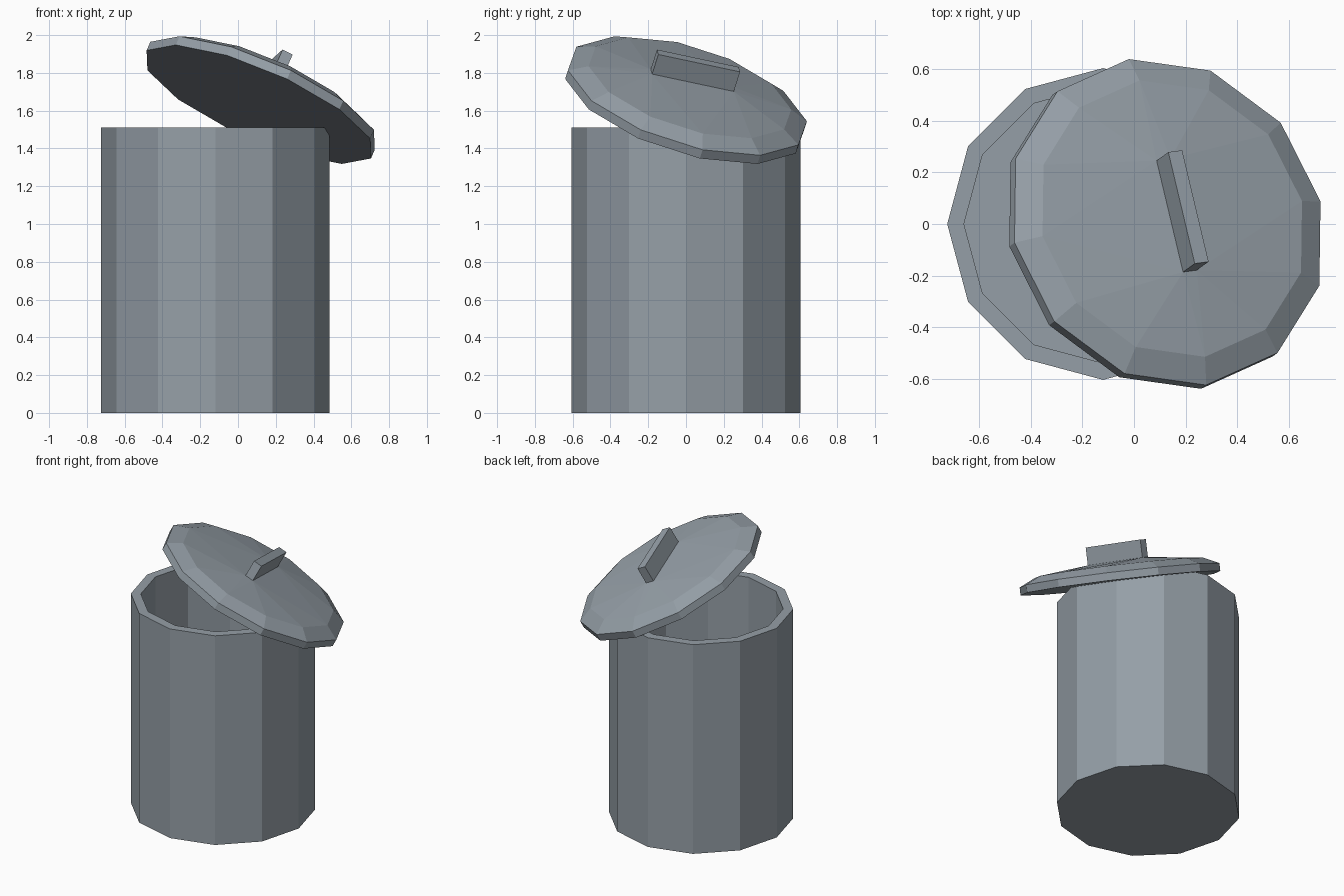
import bpy, bmesh, math
from mathutils import Vector, Matrix

if "Cube" in bpy.data.objects:
    bpy.data.objects.remove(bpy.data.objects["Cube"])

SIDES = 12

steel = bpy.data.materials.new("blue_grey_steel")
steel.diffuse_color = (0.30, 0.345, 0.385, 1)
steel.use_nodes = True
steel.node_tree.nodes["Principled BSDF"].inputs["Base Color"].default_value = steel.diffuse_color


def ring(bm, r, h):
    """Add a ring of vertices, or a single one when the radius is 0."""
    if r == 0:
        return [bm.verts.new((0, 0, h))]
    step = 2 * math.pi / SIDES
    return [bm.verts.new((r * math.cos(i * step), r * math.sin(i * step), h))
            for i in range(SIDES)]


def lathe(bm, profile):
    """Revolve (radius, height) points into faceted walls; return the last ring."""
    rings = [ring(bm, r, h) for r, h in profile]
    for a, b in zip(rings, rings[1:]):
        for i in range(SIDES):
            j = (i + 1) % SIDES
            if len(a) == 1:
                bm.faces.new((a[0], b[j], b[i]))
            elif len(b) == 1:
                bm.faces.new((a[i], a[j], b[0]))
            else:
                bm.faces.new((a[i], a[j], b[j], b[i]))
    return rings[-1]


def finish(name, bm, matrix):
    bmesh.ops.recalc_face_normals(bm, faces=bm.faces)
    mesh = bpy.data.meshes.new(name)
    bm.to_mesh(mesh)
    bm.free()
    mesh.transform(matrix)
    mesh.materials.append(steel)
    obj = bpy.data.objects.new(name, mesh)
    bpy.context.collection.objects.link(obj)
    return obj


# Open bin with a thick wall
bm = bmesh.new()
lathe(bm, [(0, 0), (0.605, 0), (0.605, 1.51), (0.54, 1.51), (0.54, 0.06), (0, 0.06)])
finish("bin_body", bm, Matrix.Translation((-0.12, 0, 0)))

# Tilted frame of the lid: x runs downhill, z is the lid's axis
normal = Vector((0.386, 0.279, 0.880)).normalized()
ax = Vector((0.5925, 0.08, -0.285))
ax = (ax - normal * ax.dot(normal)).normalized()
ay = normal.cross(ax)
tilt = Matrix((ax, ay, normal)).transposed().to_4x4()
lid_frame = Matrix.Translation((0.11, -0.007, 1.633)) @ tilt

# Lid: flat underside, short rim, chamfer, then facets rising to the handle's foot
HX, HY, BASE, TOP = 0.03, 0.227, 0.145, 0.263
bm = bmesh.new()
for r, h in [(0.664, 0), (0.664, 0.052), (0.563, 0.1)]:
    ring(bm, r, h)
for sx, sy in [(-1, -1), (1, -1), (1, 1), (-1, 1)]:
    bm.verts.new((sx * HX, sy * HY, BASE))
bmesh.ops.convex_hull(bm, input=bm.verts[:])
bmesh.ops.dissolve_limit(bm, angle_limit=0.01, verts=bm.verts[:], edges=bm.edges[:])
finish("lid", bm, lid_frame)

# Handle bar standing on the lid
bm = bmesh.new()
bmesh.ops.create_cube(bm, size=1, matrix=Matrix.Translation((0, 0, (BASE + TOP) / 2 - 0.002))
                      @ Matrix.Diagonal((2 * HX, 2 * HY, TOP - BASE + 0.004, 1)))
finish("lid_handle", bm, lid_frame)
